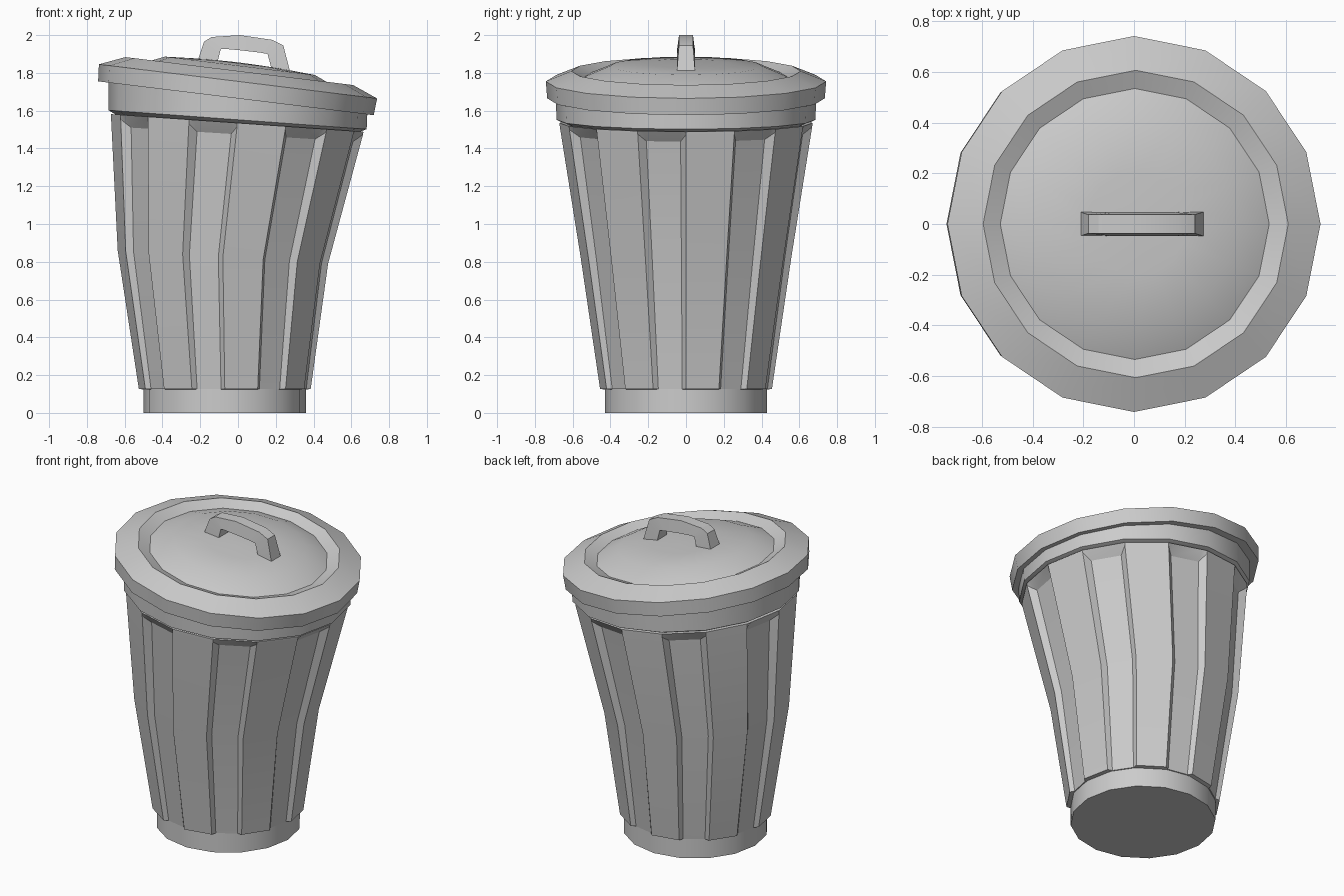
import bpy, bmesh
from math import sin, cos, tau, radians

if "Cube" in bpy.data.objects:
    bpy.data.objects.remove(bpy.data.objects["Cube"])

SIDES = 16


def make_object(name, bm):
    bmesh.ops.recalc_face_normals(bm, faces=bm.faces)
    mesh = bpy.data.meshes.new(name)
    bm.to_mesh(mesh)
    bm.free()
    ob = bpy.data.objects.new(name, mesh)
    bpy.context.collection.objects.link(ob)
    bpy.ops.object.select_all(action='DESELECT')
    ob.select_set(True)
    bpy.context.view_layer.objects.active = ob
    bpy.ops.object.shade_smooth_by_angle(angle=radians(28))
    return ob


def place(x, y, h, cx, cz, tilt):
    """Point of a ring whose axis leans towards +x by tilt degrees."""
    t = radians(tilt)
    return (cx + x * cos(t) + h * sin(t), y, cz - x * sin(t) + h * cos(t))


def plain_ring(r, h, cx, cz, tilt):
    return [place(r * cos(tau * k / SIDES), r * sin(tau * k / SIDES), h, cx, cz, tilt)
            for k in range(SIDES)]


def ribbed_ring(r, depth, drop, cx, cz, tilt):
    """Alternate sectors are sunk by depth and lowered by drop."""
    pts = []
    for k in range(SIDES):
        a, b = tau * k / SIDES, tau * (k + 1) / SIDES
        sunk = k % 2 == 1
        for f in ((0.12, 0.88) if sunk else (0, 1)):
            s = r - depth if sunk else r
            x = s * (cos(a) * (1 - f) + cos(b) * f)
            y = s * (sin(a) * (1 - f) + sin(b) * f)
            pts.append(place(x, y, -drop if sunk else 0, cx, cz, tilt))
    return pts


def loft(name, rings):
    bm = bmesh.new()
    loops = [[bm.verts.new(p) for p in ring] for ring in rings]
    n = len(loops[0])
    for lo, hi in zip(loops, loops[1:]):
        for i in range(n):
            j = (i + 1) % n
            bm.faces.new((lo[i], lo[j], hi[j], hi[i]))
    bm.faces.new(loops[0])
    bm.faces.new(loops[-1])
    return make_object(name, bm)


# Foot ring
loft("base", [plain_ring(0.43, 0, -0.07, z, 0) for z in (0, 0.13)])

# Bent body with sunken panels: radius, depth, drop, centre x, centre z, tilt
loft("body", [ribbed_ring(*v) for v in (
    (0.42, 0, 0, -0.07, 0.122, 0),
    (0.455, 0.02, 0, -0.07, 0.127, 0),
    (0.558, 0.03, 0, -0.08, 0.825, 3.6),
    (0.668, 0.045, 0.04, -0.005, 1.515, 3.6),
    (0.67, 0, 0, -0.004, 1.535, 4))])

# Collar below the lid
loft("rim", [plain_ring(*v) for v in (
    (0.64, 0, -0.002, 1.53, 4),
    (0.685, 0, -0.002, 1.552, 4.2),
    (0.69, 0, 0, 1.672, 7))])

# Lid with stepped rim and dome: radius, height in the lid's own frame
loft("lid", [plain_ring(r, h, 0, 1.755, 7) for r, h in (
    (0.64, -0.09), (0.735, -0.09), (0.742, 0), (0.607, 0.055),
    (0.535, 0.025), (0.4, 0.083), (0.2, 0.096), (0.02, 0.1))])

# Handle: outer and inner outline in x, z, with a narrower crest
outer = [(-0.215, 1.86), (-0.18, 1.965), (-0.14, 1.99), (0.01, 2.0),
         (0.18, 1.975), (0.24, 1.945), (0.275, 1.81)]
inner = [(-0.11, 1.85), (-0.092, 1.925), (-0.07, 1.927), (0.01, 1.92),
         (0.12, 1.907), (0.157, 1.90), (0.18, 1.81)]
bm = bmesh.new()
sections = []
for i, ((ox, oz), (ix, iz)) in enumerate(zip(outer, inner)):
    w = 0.048 if i in (0, 6) else 0.037
    sections.append([bm.verts.new(p) for p in (
        (ox, -w, oz), (ox, w, oz), (ix, 0.047, iz), (ix, -0.047, iz))])
for a, b in zip(sections, sections[1:]):
    for i in range(4):
        j = (i + 1) % 4
        bm.faces.new((a[i], a[j], b[j], b[i]))
bm.faces.new(sections[0])
bm.faces.new(sections[-1])
make_object("lid_handle", bm)
